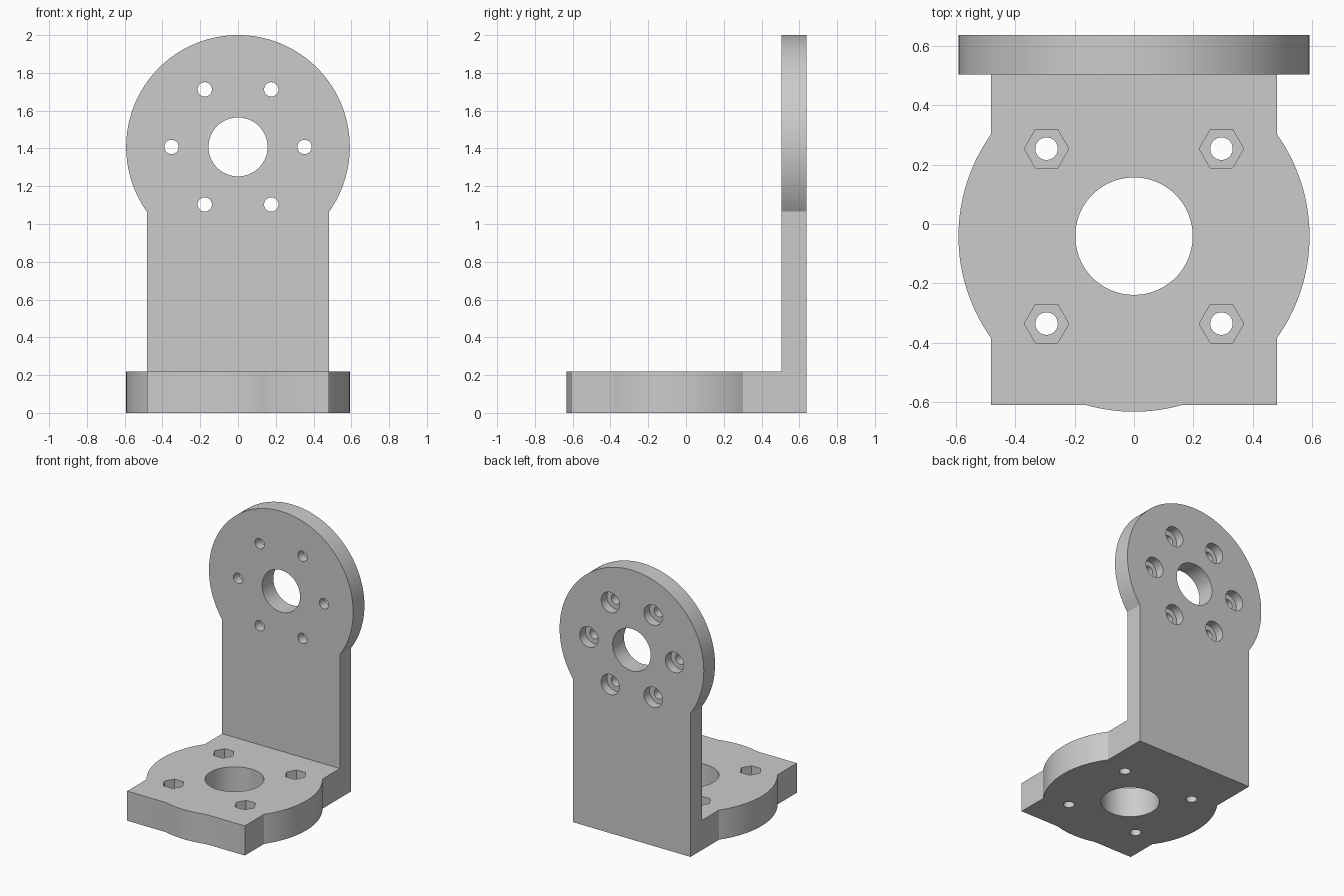
import bpy, bmesh, math
from mathutils import Matrix, Vector

if "Cube" in bpy.data.objects:
    bpy.data.objects.remove(bpy.data.objects["Cube"], do_unlink=True)

HALF_W, RADIUS = 0.483, 0.592          # neck half width, round lobe radius
BACK, THICK, BASE_H = 0.637, 0.132, 0.22
BASE_Y, HEAD_Z = -0.041, 1.408         # lobe centres
BASE_FRONT = -0.61
BOLT_R, RECESS_R = 0.038, 0.075
JOIN = math.acos(HALF_W / RADIUS)      # angle where the lobe meets the neck

grey = bpy.data.materials.new("light grey")
grey.use_nodes = True
colour = (0.6, 0.6, 0.6, 1)
grey.diffuse_color = colour
grey.node_tree.nodes["Principled BSDF"].inputs["Base Color"].default_value = colour


def arc(centre, start, end, steps):
    return [(RADIUS * math.cos(start + (end - start) * i / steps),
             centre + RADIUS * math.sin(start + (end - start) * i / steps))
            for i in range(steps + 1)]


def finish(bm, name):
    bmesh.ops.recalc_face_normals(bm, faces=bm.faces)
    mesh = bpy.data.meshes.new(name)
    bm.to_mesh(mesh)
    bm.free()
    mesh.materials.append(grey)
    obj = bpy.data.objects.new(name, mesh)
    bpy.context.collection.objects.link(obj)
    return obj


def slab(name, right_half, depth, matrix):
    """Mirror a half outline in x and extrude it along its normal."""
    left = [(-x, y) for x, y in reversed(right_half) if x > 1e-5]
    bm = bmesh.new()
    face = bm.faces.new([bm.verts.new((x, y, 0)) for x, y in right_half + left])
    new = bmesh.ops.extrude_face_region(bm, geom=[face])["geom"]
    verts = [v for v in new if isinstance(v, bmesh.types.BMVert)]
    bmesh.ops.translate(bm, verts=verts, vec=(0, 0, depth))
    bm.transform(matrix)
    return finish(bm, name)


def add_drill(bm, start, end, radius, sides):
    """Add a prism between two points for cutting."""
    start, end = Vector(start), Vector(end)
    axis = end - start
    turn = Matrix.Rotation(math.pi / 2, 4, "X") if abs(axis.y) > 1e-5 else Matrix()
    spin = Matrix.Rotation(math.pi / 2 if sides == 6 else 0, 4, "Z")
    bmesh.ops.create_cone(bm, cap_ends=True, segments=sides, radius1=radius,
                          radius2=radius, depth=axis.length,
                          matrix=Matrix.Translation((start + end) / 2) @ turn @ spin)


def combine(target, tool, operation):
    mod = target.modifiers.new(operation.lower(), "BOOLEAN")
    mod.operation, mod.solver, mod.object = operation, "EXACT", tool
    bpy.ops.object.select_all(action="DESELECT")
    bpy.context.view_layer.objects.active = target
    target.select_set(True)
    bpy.ops.object.modifier_apply(modifier=mod.name)
    bpy.data.objects.remove(tool, do_unlink=True)


# Foot: square plate with a round lobe bulging past three of its sides
nose = -math.acos((BASE_Y - BASE_FRONT) / RADIUS)
foot_outline = ([(0, BACK), (HALF_W, BACK)] + arc(BASE_Y, JOIN, -JOIN, 32)
                + [(HALF_W, BASE_FRONT)]
                + arc(BASE_Y, -math.pi / 2 - nose, -math.pi / 2, 8))
bracket = slab("bracket", foot_outline, BASE_H, Matrix())

# Upright: straight neck with a round head
upright_outline = [(HALF_W, 0)] + arc(HEAD_Z, -JOIN, math.pi / 2, 56)
stand = Matrix.Translation((0, BACK, 0)) @ Matrix.Rotation(math.pi / 2, 4, "X")
upright = slab("upright", upright_outline, THICK, stand)
combine(bracket, upright, "UNION")

# Through holes in foot and head
holes = bmesh.new()
add_drill(holes, (0, BASE_Y, -0.1), (0, BASE_Y, 0.4), 0.198, 96)
add_drill(holes, (0, 0.4, HEAD_Z), (0, 0.8, HEAD_Z), 0.156, 96)
foot_bolts = [(x, BASE_Y + y) for x in (-0.295, 0.295) for y in (-0.295, 0.295)]
head_bolts = [(0.352 * math.cos(k * math.pi / 3),
               HEAD_Z + 0.352 * math.sin(k * math.pi / 3)) for k in range(6)]
for x, y in foot_bolts:
    add_drill(holes, (x, y, -0.1), (x, y, 0.4), BOLT_R, 32)
for x, z in head_bolts:
    add_drill(holes, (x, 0.4, z), (x, 0.8, z), BOLT_R, 32)
combine(bracket, finish(holes, "hole_cutter"), "DIFFERENCE")

# Hexagonal nut pockets on the foot, round counterbores behind the head
pockets = bmesh.new()
for x, y in foot_bolts:
    add_drill(pockets, (x, y, BASE_H - 0.11), (x, y, 0.4), RECESS_R, 6)
for x, z in head_bolts:
    add_drill(pockets, (x, BACK - 0.066, z), (x, 0.8, z), RECESS_R, 32)
combine(bracket, finish(pockets, "pocket_cutter"), "DIFFERENCE")

bpy.ops.object.shade_smooth_by_angle(angle=math.radians(25))
